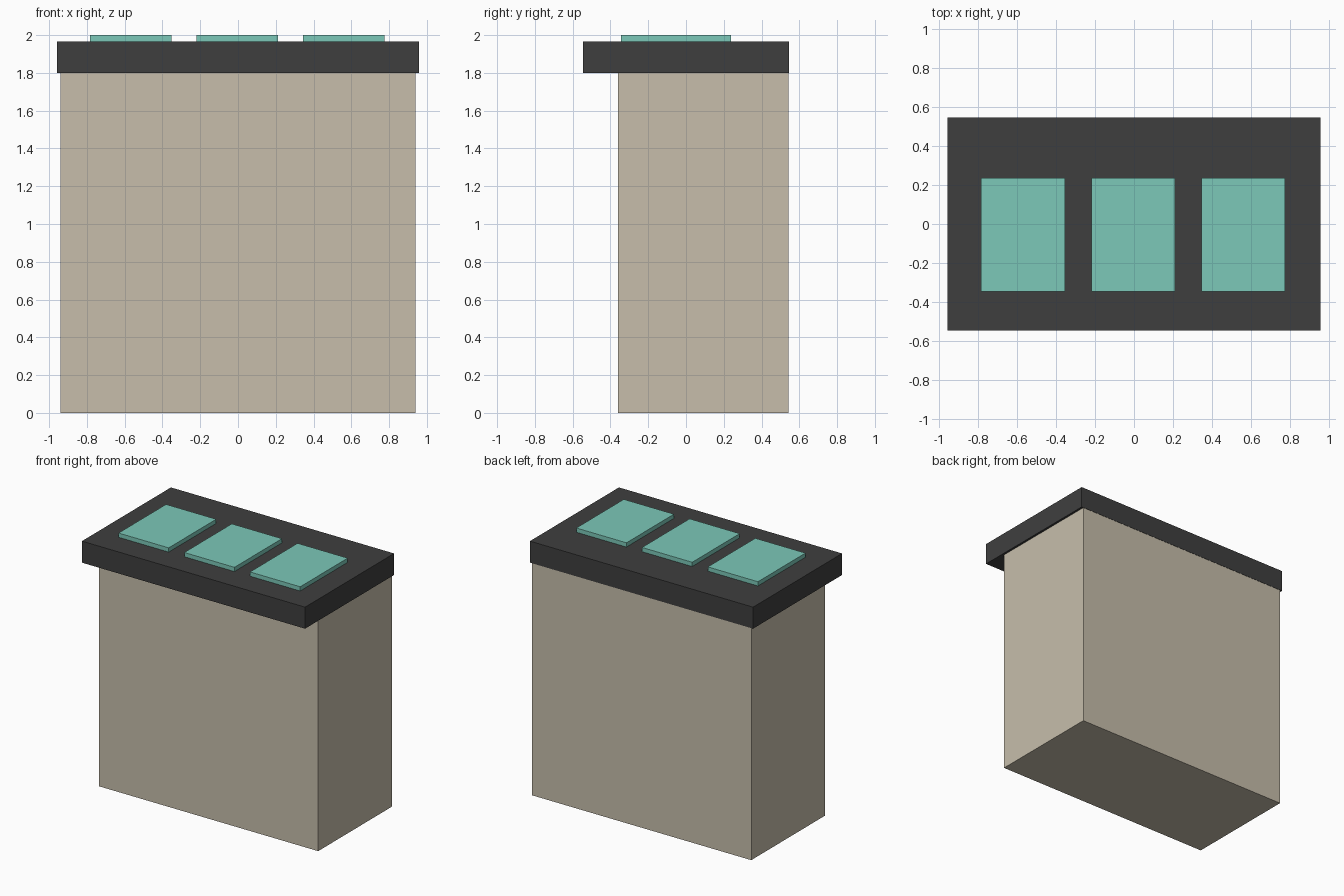
import bpy

if "Cube" in bpy.data.objects:
    bpy.data.objects.remove(bpy.data.objects["Cube"])


def material(name, rgb):
    """Flat material from 0-255 sRGB values."""
    def linear(c):
        c /= 255
        return c / 12.92 if c <= 0.04045 else ((c + 0.055) / 1.055) ** 2.4
    mat = bpy.data.materials.new(name)
    mat.diffuse_color = (*[linear(c) for c in rgb], 1)
    mat.use_nodes = True
    mat.node_tree.nodes["Principled BSDF"].inputs["Base Color"].default_value = mat.diffuse_color
    return mat


def box(name, lo, hi, mat):
    """Box spanning two opposite corners."""
    bpy.ops.mesh.primitive_cube_add(size=1)
    obj = bpy.context.object
    obj.name = name
    for v in obj.data.vertices:
        v.co = [(a + b) / 2 + c * (b - a) for a, b, c in zip(lo, hi, v.co)]
    obj.data.materials.append(mat)
    return obj


beige = material("beige", (199, 190, 171))
charcoal = material("charcoal", (63, 63, 63))
teal = material("teal", (124, 200, 184))

# Cabinet body, flush with the back of the top
box("cabinet_body", (-0.94, -0.36, 0), (0.94, 0.543, 1.8), beige)

# Overhanging counter top
box("counter_top", (-0.957, -0.545, 1.8), (0.957, 0.545, 1.967), charcoal)

# Three raised pads in a row
for i in range(3):
    x = -0.568 + 0.564 * i
    box(f"pad_{i + 1}", (x - 0.215, -0.345, 1.967), (x + 0.215, 0.237, 2.0), teal)
